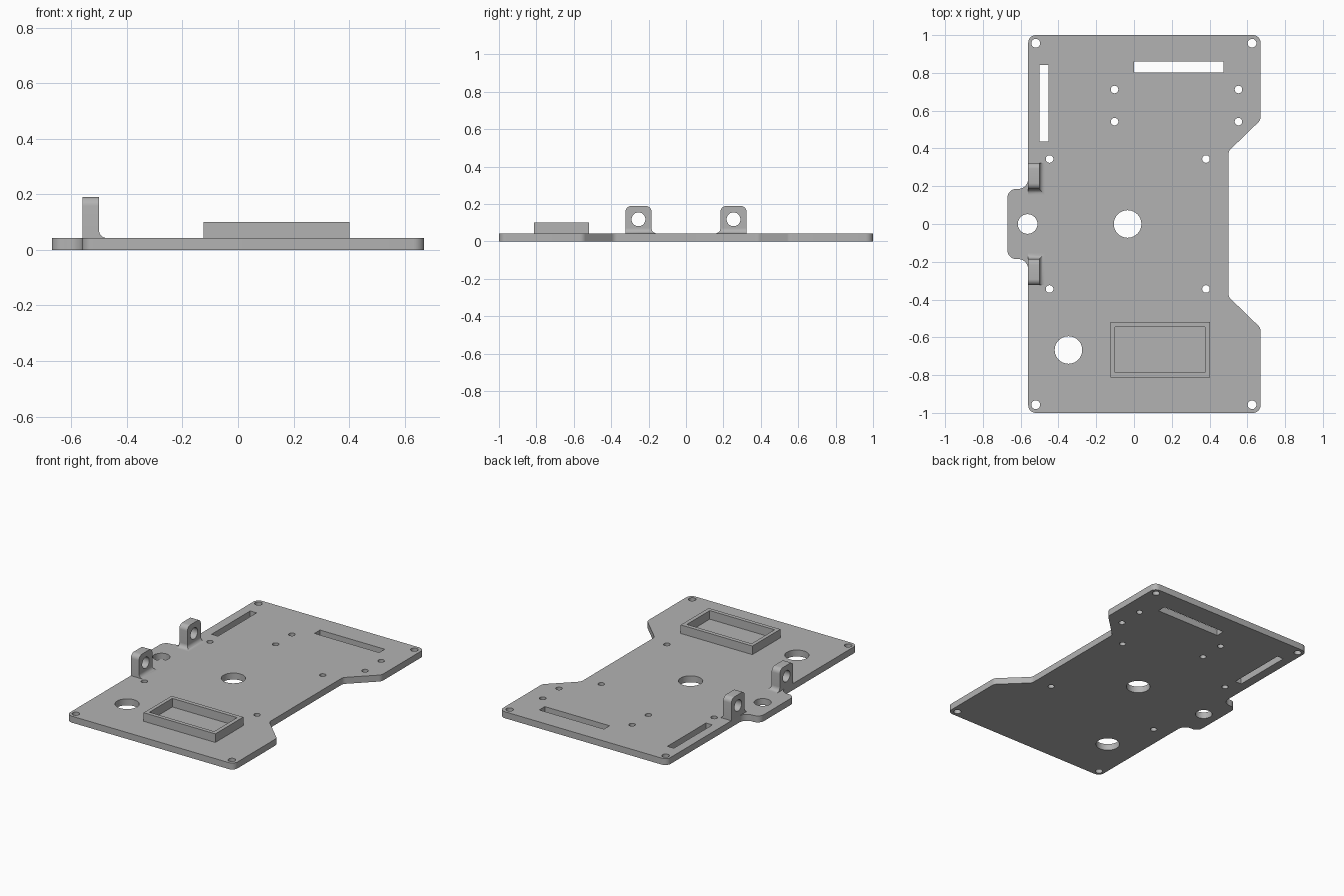
import bpy, bmesh, math
from mathutils import Matrix, Vector

if "Cube" in bpy.data.objects:
    bpy.data.objects.remove(bpy.data.objects["Cube"])

T = 0.043  # plate thickness

grey = bpy.data.materials.new("light grey")
grey.use_nodes = True
colour = (0.45, 0.45, 0.45, 1)
grey.diffuse_color = colour
grey.node_tree.nodes["Principled BSDF"].inputs["Base Color"].default_value = colour


def circle(x, y, r, n=40):
    return [(x + r * math.cos(2 * math.pi * i / n), y + r * math.sin(2 * math.pi * i / n)) for i in range(n)]


def rect(x0, y0, x1, y1):
    return [(x0, y0), (x1, y0), (x1, y1), (x0, y1)]


def rounded(corners, steps=8):
    """Outline from (x, y, radius) corners, each replaced by an arc."""
    out = []
    for i, (x, y, r) in enumerate(corners):
        p = Vector((x, y))
        if r == 0:
            out.append((x, y))
            continue
        a = (Vector(corners[i - 1][:2]) - p).normalized()
        b = (Vector(corners[(i + 1) % len(corners)][:2]) - p).normalized()
        half = a.angle(b) / 2
        centre = p + (a + b).normalized() * r / math.sin(half)
        start = p + a * r / math.tan(half) - centre
        end = p + b * r / math.tan(half) - centre
        sweep = math.atan2(start.cross(end), start.dot(end))
        for k in range(steps + 1):
            q = centre + Matrix.Rotation(sweep * k / steps, 2) @ start
            out.append((q.x, q.y))
    return out


def finish(name, bm):
    bmesh.ops.remove_doubles(bm, verts=bm.verts, dist=1e-5)
    bmesh.ops.recalc_face_normals(bm, faces=bm.faces)
    mesh = bpy.data.meshes.new(name)
    bm.to_mesh(mesh)
    bm.free()
    mesh.materials.clear()
    mesh.materials.append(grey)
    obj = bpy.data.objects.new(name, mesh)
    bpy.context.collection.objects.link(obj)
    bpy.ops.object.select_all(action='DESELECT')
    obj.select_set(True)
    bpy.context.view_layer.objects.active = obj
    bpy.ops.object.shade_smooth_by_angle(angle=math.radians(30))
    return obj


def extruded(name, loops, depth, matrix):
    """Flat profile with holes, extruded from 0 to depth, then placed."""
    curve = bpy.data.curves.new(name + "_profile", 'CURVE')
    curve.dimensions = '2D'
    curve.fill_mode = 'BOTH'
    curve.extrude = depth / 2
    for loop in loops:
        spline = curve.splines.new('POLY')
        spline.points.add(len(loop) - 1)
        for point, (x, y) in zip(spline.points, loop):
            point.co = (x, y, 0, 1)
        spline.use_cyclic_u = True
    helper = bpy.data.objects.new(name + "_profile", curve)
    bpy.context.collection.objects.link(helper)
    bpy.context.view_layer.update()
    mesh = helper.evaluated_get(bpy.context.evaluated_depsgraph_get()).to_mesh()
    bm = bmesh.new()
    bm.from_mesh(mesh)
    bpy.data.objects.remove(helper)
    bpy.data.curves.remove(curve)
    bm.transform(matrix @ Matrix.Translation((0, 0, depth / 2)))
    return finish(name, bm)


# Base plate: notched on the left, with a rounded ear on the right
upper = [(0.5, 0.385, 0.04), (0.67, 0.55, 0.04), (0.67, 1, 0.04), (-0.56, 1, 0.04),
         (-0.56, 0.185, 0.055), (-0.67, 0.185, 0.045)]
outline = rounded(upper + [(x, -y, r) for x, y, r in reversed(upper)])
holes = [circle(x, y, 0.023) for x in (-0.52, 0.625) for y in (-0.957, 0.957)]
holes += [circle(x, y, 0.02) for x in (-0.447, 0.381) for y in (-0.344, 0.344)]
holes += [circle(x, y, 0.02) for x in (-0.103, 0.553) for y in (0.542, 0.712)]
holes += [circle(-0.034, 0, 0.073), circle(-0.347, -0.667, 0.073), circle(-0.563, 0, 0.052)]
holes += [rect(-0.5, 0.437, -0.453, 0.842), rect(0, 0.802, 0.475, 0.86)]
extruded("base_plate", [outline] + holes, T, Matrix.Identity(4))

# Raised rectangular frame
extruded("raised_frame", [rect(-0.124, -0.812, 0.402, -0.519), rect(-0.1, -0.786, 0.376, -0.546)],
         0.1 - T, Matrix.Translation((0, 0, T)))

# Upright lugs with a cross hole and a flared foot
X0, X1, Y0, Y1, TOP, R = -0.56, -0.5, 0.184, 0.324, 0.19, 0.027
stand_up = Matrix(((0, 0, 1, X0), (1, 0, 0, 0), (0, 1, 0, 0), (0, 0, 0, 1)))
for side, label in ((1, "back"), (-1, "front")):
    profile = rounded([(side * Y0, T, 0), (side * Y1, T, 0),
                       (side * Y1, TOP, 0.032), (side * Y0, TOP, 0.032)])
    extruded(label + "_lug", [profile, circle(side * 0.254, 0.118, 0.037)], X1 - X0, stand_up)

    bm = bmesh.new()
    rings = []
    for k in range(9):
        a = math.pi / 2 * k / 8
        d, z = R * (1 - math.sin(a)), T + R * (1 - math.cos(a))
        rings.append([bm.verts.new((x, side * y, z)) for x, y in rect(X0, Y0 - d, X1 + d, Y1)])
    for low, high in zip(rings, rings[1:]):
        for i in range(4):
            j = (i + 1) % 4
            bm.faces.new((low[i], low[j], high[j], high[i]))
    finish(label + "_lug_foot", bm)
